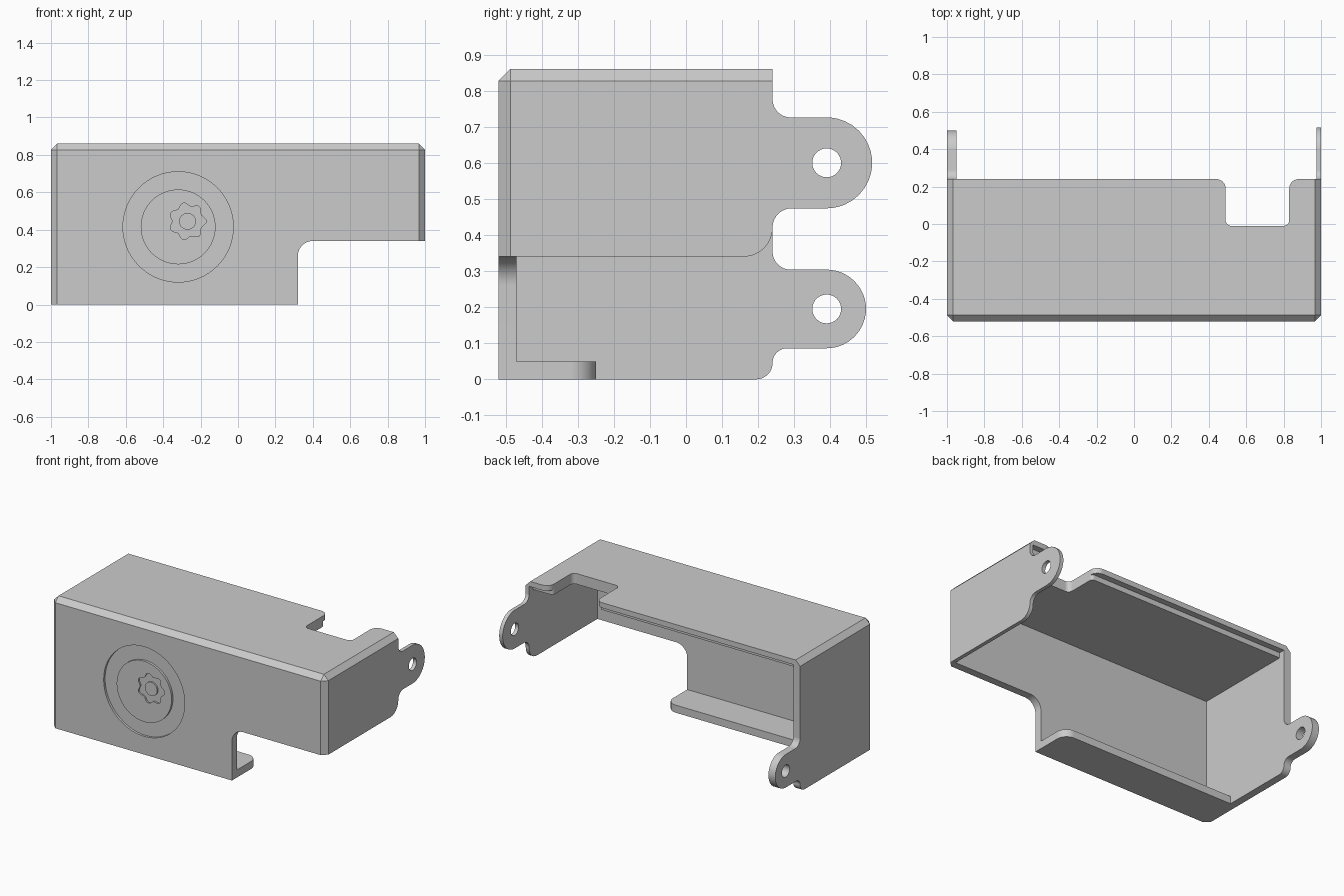
import bpy, bmesh, math
from mathutils import Vector

cube = bpy.data.objects.get("Cube")
if cube:
    bpy.data.objects.remove(cube, do_unlink=True)

metal = bpy.data.materials.new("light grey metal")
metal.use_nodes = True
GREY = (0.6, 0.6, 0.6, 1)
metal.diffuse_color = GREY
metal.node_tree.nodes["Principled BSDF"].inputs["Base Color"].default_value = GREY


def rounded(corners, steps=10):
    """Outline with each corner (a, b, radius) replaced by an arc."""
    out = []
    for i, (a, b, r) in enumerate(corners):
        p = Vector((a, b))
        if not r:
            out.append(p)
            continue
        u = (Vector(corners[i - 1][:2]) - p).normalized()
        v = (Vector(corners[(i + 1) % len(corners)][:2]) - p).normalized()
        half = u.angle(v) / 2
        c = p + (u + v).normalized() * r / math.sin(half)
        start = p + u * r / math.tan(half) - c
        end = p + v * r / math.tan(half) - c
        for k in range(steps + 1):
            d = start.lerp(end, k / steps)
            out.append(c + d.normalized() * r)
    return out


def circle(a, b, r, n=64, wave=0, lobes=7):
    angles = [2 * math.pi * k / n for k in range(n)]
    return [Vector((a + (r + wave * math.cos(lobes * t)) * math.cos(t),
                    b + (r + wave * math.cos(lobes * t)) * math.sin(t))) for t in angles]


def prism(name, outline, axis, lo, hi):
    """Extrude a flat outline along x, y or z."""
    place = {"x": lambda p, h: (h, p.x, p.y),
             "y": lambda p, h: (p.x, h, p.y),
             "z": lambda p, h: (p.x, p.y, h)}[axis]
    bm = bmesh.new()
    face = bm.faces.new([bm.verts.new(place(p, lo)) for p in outline])
    new = bmesh.ops.extrude_face_region(bm, geom=[face])["geom"]
    shift = Vector(place(Vector((0, 0)), hi - lo))
    bmesh.ops.translate(bm, vec=shift, verts=[g for g in new if isinstance(g, bmesh.types.BMVert)])
    bmesh.ops.recalc_face_normals(bm, faces=bm.faces)
    return finish(name, bm)


def finish(name, bm):
    mesh = bpy.data.meshes.new(name)
    bm.to_mesh(mesh)
    bm.free()
    mesh.materials.append(metal)
    obj = bpy.data.objects.new(name, mesh)
    bpy.context.collection.objects.link(obj)
    return obj


def combine(target, tool, operation):
    mod = target.modifiers.new(operation, "BOOLEAN")
    mod.operation, mod.solver, mod.object = operation, "EXACT", tool
    bpy.context.view_layer.objects.active = target
    bpy.ops.object.modifier_apply(modifier=mod.name)
    bpy.data.objects.remove(tool, do_unlink=True)


FRONT, BACK, TOP = -0.52, 0.24, 0.86


def top_outline(back, x_lo, x_hi, r):
    return rounded([(x_lo, FRONT, 0), (x_hi, FRONT, 0), (x_hi, back, 0), (0.83, back, r),
                    (0.83, -0.01, 0.03), (0.49, -0.01, 0.03), (0.49, back, r), (x_lo, back, 0)])


def side_wall(name, bottom, corner, tab_z, tab_r, x_lo, x_hi):
    """End wall with a rounded ear and a pin hole."""
    tip = 0.39 + tab_r
    lo, hi = tab_z - tab_r, tab_z + tab_r
    neck = (lo - bottom - corner) * 0.98
    wall = prism(name, rounded([
        (FRONT, bottom, 0), (BACK, bottom, corner), (BACK, lo, neck),
        (tip, lo, tab_r * 0.999), (tip, hi, tab_r * 0.999), (BACK, hi, 0.05),
        (BACK, TOP, 0), (FRONT, TOP, 0)]), "x", x_lo, x_hi)
    combine(wall, prism("pin_hole", circle(0.39, tab_z, 0.04, 32), "x", x_lo - 0.1, x_hi + 0.1),
            "DIFFERENCE")
    return wall


# Front wall with its stepped lower edge
cover = prism("bracket_cover", rounded([
    (-1, 0, 0), (0.32, 0, 0), (0.32, 0.34, 0.08), (1, 0.34, 0), (1, TOP, 0), (-1, TOP, 0)]),
    "y", FRONT, -0.47)

# Top plate, its thicker inner step, bottom flange and end walls
parts = [
    prism("top_plate", top_outline(BACK, -1, 1, 0.05), "z", 0.825, TOP),
    prism("top_step", top_outline(0.2, -0.97, 0.99, 0.02), "z", 0.79, 0.84),
    prism("bottom_flange", rounded([(-0.98, FRONT, 0), (0.32, FRONT, 0), (0.32, -0.25, 0.07),
                                    (-0.98, -0.25, 0)]), "z", 0, 0.05),
    side_wall("right_wall", 0, 0.045, 0.195, 0.109, -1, -0.95),
    side_wall("left_wall", 0.34, 0.08, 0.6, 0.126, 0.975, 1),
]
for part in parts:
    combine(cover, part, "UNION")

# Chamfers on the outer front, top and side edges
bm = bmesh.new()
bmesh.ops.create_cube(bm, size=1)
for v in bm.verts:
    v.co = (v.co.x * 2, FRONT if v.co.y < 0 else 0.7, TOP if v.co.z > 0 else 0)
sharp = []
for e in bm.edges:
    m = (e.verts[0].co + e.verts[1].co) / 2
    upper = m.z > TOP - 0.01 and m.y < 0.6
    upright = abs(m.x) > 0.9 and m.y < FRONT + 0.01 and 0.1 < m.z < TOP - 0.1
    if upper or upright:
        sharp.append(e)
bmesh.ops.bevel(bm, geom=sharp, offset=0.033, segments=1, affect="EDGES")
combine(cover, finish("chamfer_envelope", bm), "INTERSECT")

# Round dial sunk in the front: ring, lobed recess and centre pin
dial_cutter = prism("dial_ring", circle(-0.32, 0.415, 0.295), "y", FRONT - 0.1, FRONT + 0.015)
combine(cover, dial_cutter, "DIFFERENCE")
dial = prism("dial_disc", circle(-0.32, 0.415, 0.2), "y", FRONT, FRONT + 0.025)
combine(dial, prism("lobed_recess", circle(-0.27, 0.445, 0.09, 84, 0.01), "y",
                    FRONT - 0.1, FRONT + 0.01), "DIFFERENCE")
combine(dial, prism("centre_pin", circle(-0.27, 0.445, 0.045, 32), "y",
                    FRONT, FRONT + 0.02), "UNION")

for obj in (cover, dial):
    bpy.ops.object.select_all(action="DESELECT")
    obj.select_set(True)
    bpy.context.view_layer.objects.active = obj
    bpy.ops.object.shade_smooth_by_angle(angle=math.radians(30))
